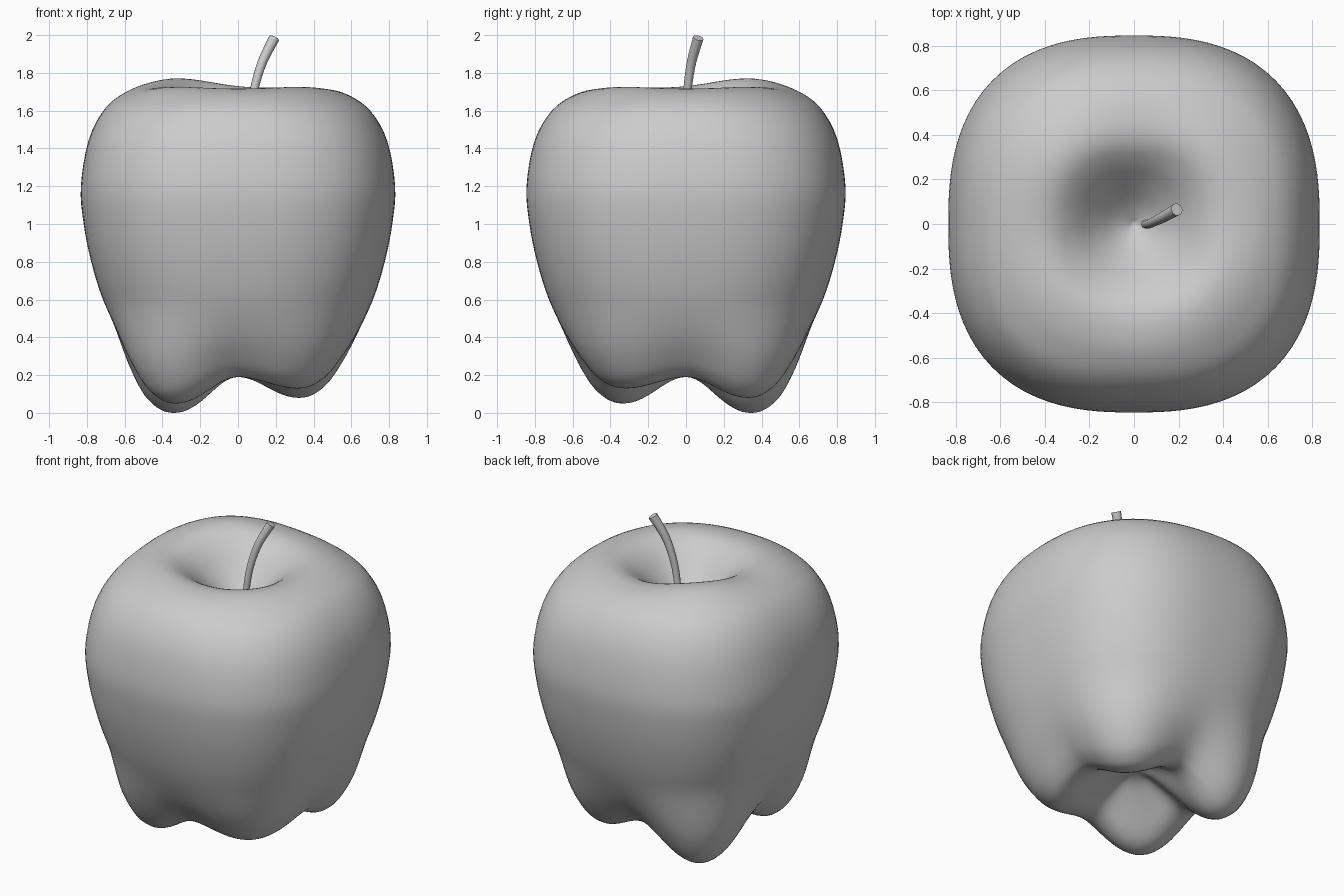
import bpy, bmesh, math
from mathutils import Vector

if "Cube" in bpy.data.objects:
    bpy.data.objects.remove(bpy.data.objects["Cube"])

# Half profile (radius, height) from the stem hollow, over the shoulder, to the base hollow
PROFILE = [(0, 1.43), (.09, 1.485), (.18, 1.565), (.27, 1.65), (.36, 1.705), (.46, 1.715),
           (.58, 1.685), (.70, 1.60), (.79, 1.44), (.832, 1.2), (.817, 1.0), (.777, .8),
           (.715, .6), (.623, .41), (.525, .275), (.46, .215), (.40, .19), (.32, .205),
           (.22, .26), (.1, .31), (0, .32)]
# Foot drop per quadrant: back right, back left, front left, front right
FOOT_DROP = [.11, .19, .14, .06]
SEGMENTS, STEPS, POWER = 96, 4, 2.55


def smooth(t):
    t = max(0, min(1, t))
    return t * t * (3 - 2 * t)


def spline(points, steps):
    """Catmull-Rom curve through the points."""
    out = []
    for i in range(len(points) - 1):
        a, b, c, d = (Vector(points[max(0, min(len(points) - 1, i + k))]) for k in (-1, 0, 1, 2))
        for s in range(steps):
            t = s / steps
            out.append(.5 * (2 * b + (c - a) * t + (2 * a - 5 * b + 4 * c - d) * t * t
                             + (3 * b - a - 3 * c + d) * t ** 3))
    out.append(Vector(points[-1]))
    return out


def body_point(r, z, angle):
    c, s = math.cos(angle), math.sin(angle)
    square = (abs(c) ** POWER + abs(s) ** POWER) ** (-1 / POWER)
    radius = r * (1 + (square - 1) * smooth(r / .35))
    quadrant = int(angle / (math.pi / 2) + 1e-6) % 4
    lobe = math.sin(2 * angle) ** 2
    drop = lobe * FOOT_DROP[quadrant] * smooth((.62 - z) / .43) * smooth(r / .37)
    radius *= 1 + .75 * drop
    # the back left shoulder stands highest
    hump = .01 * lobe + .045 * max(0, math.cos(angle - math.radians(135))) ** 3.5
    rise = hump * smooth((z - 1.25) / .4) * smooth(r / .36) - .025 * lobe * smooth((r - .4) / .25) * smooth((z - 1.1) / .4)
    return radius * c, radius * s * 1.015, z + rise - drop


# Squarish apple body with four uneven feet
bm = bmesh.new()
path = spline(PROFILE, STEPS)
top = bm.verts.new((0, 0, path[0].y))
bottom = bm.verts.new((0, 0, path[-1].y))
rings = [[bm.verts.new(body_point(p.x, p.y, 2 * math.pi * k / SEGMENTS)) for k in range(SEGMENTS)]
         for p in path[1:-1]]
for k in range(SEGMENTS):
    n = (k + 1) % SEGMENTS
    bm.faces.new((top, rings[0][k], rings[0][n]))
    bm.faces.new((bottom, rings[-1][n], rings[-1][k]))
    for a, b in zip(rings, rings[1:]):
        bm.faces.new((a[k], b[k], b[n], a[n]))
low = min(v.co.z for v in bm.verts)
for v in bm.verts:
    v.co.z -= low
bmesh.ops.recalc_face_normals(bm, faces=bm.faces)
for f in bm.faces:
    f.smooth = True
mesh = bpy.data.meshes.new("apple_body")
bm.to_mesh(mesh)
bm.free()
body = bpy.data.objects.new("apple_body", mesh)
bpy.context.collection.objects.link(body)

# Curved stem, widening toward its flat cut tip
stem_path = spline([(.05, 0, 1.43), (.067, 0, 1.6), (.09, .01, 1.73),
                    (.13, .03, 1.86), (.192, .065, 1.985)], 4)
bm = bmesh.new()
sides, previous = 8, None
for i, p in enumerate(stem_path):
    tangent = stem_path[min(i + 1, len(stem_path) - 1)] - stem_path[max(i - 1, 0)]
    turn = Vector((0, 0, 1)).rotation_difference(tangent)
    radius = .02 + .009 * (i / (len(stem_path) - 1)) ** 2
    ring = [bm.verts.new(p + turn @ Vector((radius * math.cos(2 * math.pi * k / sides),
                                            radius * math.sin(2 * math.pi * k / sides), 0)))
            for k in range(sides)]
    if previous:
        for k in range(sides):
            n = (k + 1) % sides
            bm.faces.new((previous[k], previous[n], ring[n], ring[k]))
    else:
        bm.faces.new(ring[::-1])
    previous = ring
bm.faces.new(previous)
mesh = bpy.data.meshes.new("stem")
bm.to_mesh(mesh)
bm.free()
stem = bpy.data.objects.new("stem", mesh)
bpy.context.collection.objects.link(stem)
bpy.context.view_layer.objects.active = stem
stem.select_set(True)
bpy.ops.object.shade_smooth_by_angle(angle=math.radians(50))
